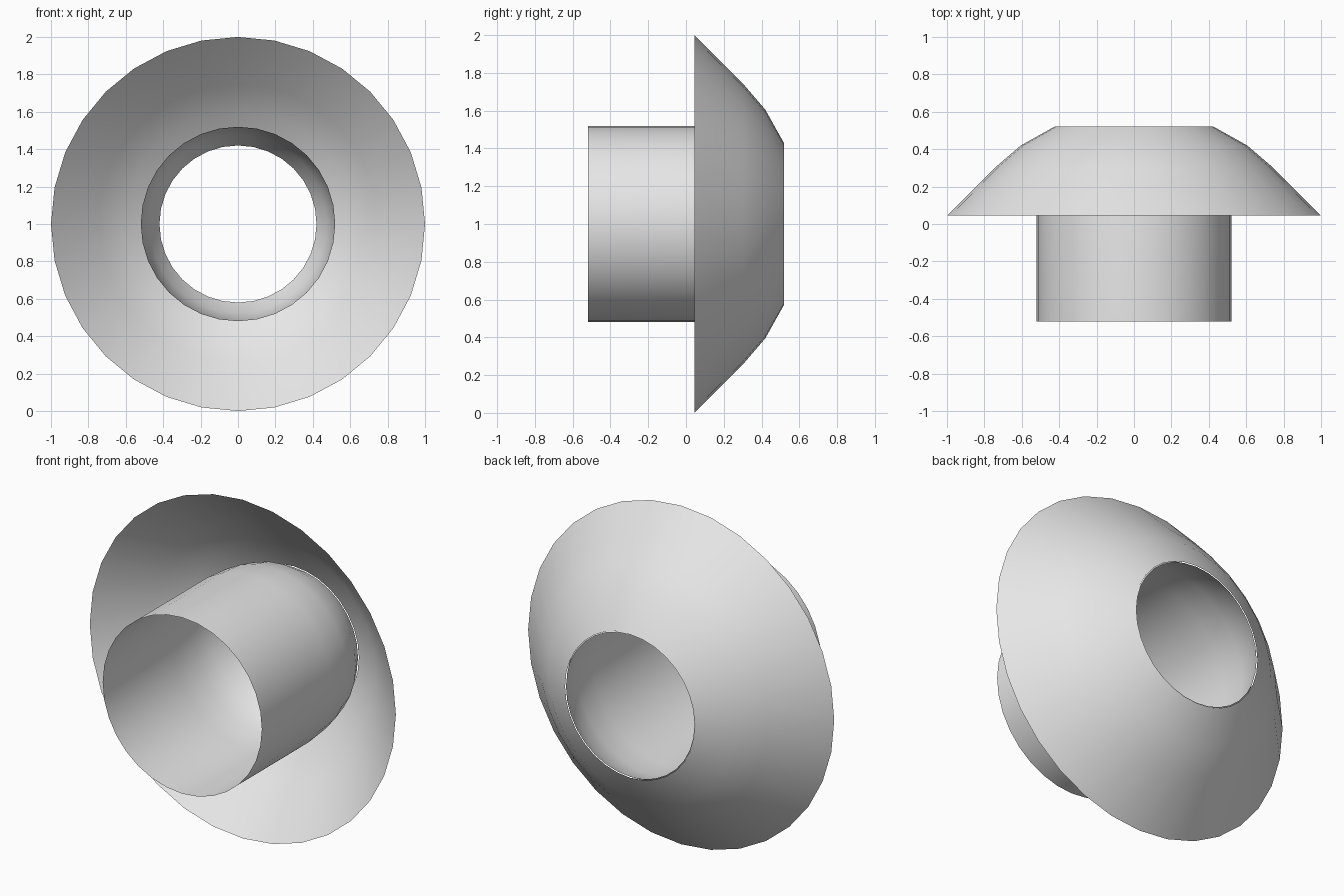
import bpy
import bmesh
import math
from mathutils import Vector

SEGMENTS = 32
AXIS_HEIGHT = 1.0

cube = bpy.data.objects.get("Cube")
if cube:
    bpy.data.objects.remove(cube, do_unlink=True)

# Single plain grey finish
grey = bpy.data.materials.new("plain grey")
grey.use_nodes = True
colour = (0.8, 0.8, 0.8, 1.0)
grey.diffuse_color = colour
grey.node_tree.nodes["Principled BSDF"].inputs["Base Color"].default_value = colour


def revolve(name, profile):
    """Spin (y, radius) points round the horizontal axis into an open shell."""
    bm = bmesh.new()
    verts = [bm.verts.new((0, y, AXIS_HEIGHT + r)) for y, r in profile]
    edges = [bm.edges.new(pair) for pair in zip(verts, verts[1:])]
    bmesh.ops.spin(bm, geom=verts + edges, cent=(0, 0, AXIS_HEIGHT),
                   axis=(0, 1, 0), angle=math.tau, steps=SEGMENTS)
    bmesh.ops.remove_doubles(bm, verts=bm.verts, dist=0.0005)

    # Point every face away from the axis
    bm.normal_update()
    inward = [f for f in bm.faces
              if f.normal.dot(f.calc_center_median() - Vector(
                  (0, f.calc_center_median().y, AXIS_HEIGHT))) < 0]
    bmesh.ops.reverse_faces(bm, faces=inward)

    mesh = bpy.data.meshes.new(name)
    bm.to_mesh(mesh)
    bm.free()
    mesh.materials.append(grey)
    mesh.polygons.foreach_set("use_smooth", [True] * len(mesh.polygons))
    obj = bpy.data.objects.new(name, mesh)
    bpy.context.collection.objects.link(obj)
    return obj


# Flared outer skirt, open at both ends
revolve("flared_skirt", [(0.045, 1.0), (0.3, 0.745), (0.42, 0.605), (0.52, 0.426)])

# Inner sleeve, straight in front and curving in to the rear opening
revolve("inner_sleeve", [(-0.52, 0.52), (0.13, 0.52), (0.3, 0.506),
                         (0.42, 0.476), (0.52, 0.42)])
